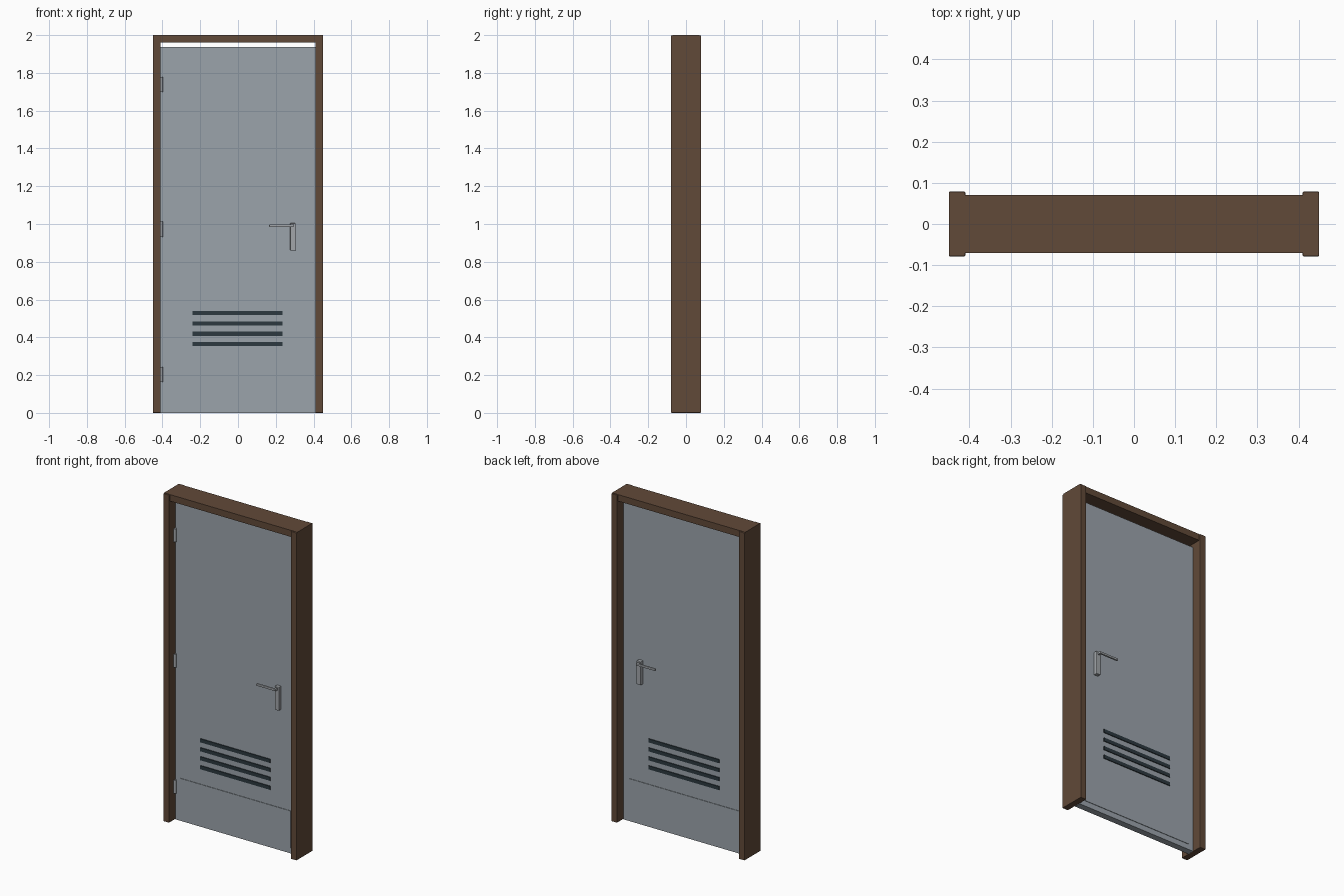
import bpy
import bmesh
import math

cube = bpy.data.objects.get("Cube")
if cube:
    bpy.data.objects.remove(cube, do_unlink=True)


def material(name, rgb):
    m = bpy.data.materials.new(name)
    m.use_nodes = True
    m.diffuse_color = (*rgb, 1)
    m.node_tree.nodes["Principled BSDF"].inputs["Base Color"].default_value = (*rgb, 1)
    return m


brown = material("brown_frame", (0.12, 0.067, 0.04))
grey = material("grey_panel", (0.33, 0.37, 0.41))
steel = material("steel_hardware", (0.36, 0.38, 0.40))
dark = material("dark_slate", (0.025, 0.04, 0.05))


def finish(name, bm, mat, bevel=0):
    mesh = bpy.data.meshes.new(name)
    bm.to_mesh(mesh)
    bm.free()
    mesh.materials.append(mat)
    ob = bpy.data.objects.new(name, mesh)
    bpy.context.collection.objects.link(ob)
    if bevel:
        mod = ob.modifiers.new("Bevel", "BEVEL")
        mod.width = bevel
        mod.segments = 2
    return ob


def box(name, xs, ys, zs, mat, bevel=0):
    """Box spanning the given (min, max) pairs."""
    bm = bmesh.new()
    bmesh.ops.create_cube(bm, size=1)
    for v in bm.verts:
        for i, (lo, hi) in enumerate((xs, ys, zs)):
            v.co[i] = lo if v.co[i] < 0 else hi
    return finish(name, bm, mat, bevel)


def rod(name, x, y, zs, radius, mat):
    """Upright cylinder."""
    bm = bmesh.new()
    bmesh.ops.create_cone(bm, cap_ends=True, segments=12, radius1=radius,
                          radius2=radius, depth=zs[1] - zs[0])
    bmesh.ops.translate(bm, verts=bm.verts, vec=(x, y, sum(zs) / 2))
    for f in bm.faces:
        f.smooth = abs(f.normal.z) < 0.5
    return finish(name, bm, mat)


# Frame: two wider jambs and a slightly narrower head
for side, s in (("left", 1), ("right", -1)):
    box(side + "_jamb", sorted((s * 0.41, s * 0.45)), (-0.079, 0.079),
        (0, 1.998), brown, 0.003)
box("frame_head", (-0.45, 0.45), (-0.071, 0.071), (1.96, 2), brown)

# Door leaf
FACE = 0.02
box("door_leaf", (-0.409, 0.409), (-FACE, FACE), (0, 1.937), grey)

# Fittings repeated on both faces of the door
for side, s in (("front", -1), ("back", 1)):
    def out(a, b):
        return sorted((s * (FACE + a), s * (FACE + b)))

    box(side + "_kick_plate", (-0.373, 0.37), out(-0.002, 0.003), (0.033, 0.26), grey)
    for i in range(4):
        z = 0.364 + i * 0.0547
        box(f"{side}_vent_slat_{i + 1}", (-0.24, 0.235), out(-0.002, 0.005),
            (z - 0.011, z + 0.011), dark)
    box(side + "_handle_plate", (0.276, 0.305), out(-0.002, 0.022),
        (0.86, 1.004), steel, 0.003)
    box(side + "_handle_neck", (0.282, 0.295), out(0.02, 0.04), (0.984, 0.997), steel)
    box(side + "_handle_lever", (0.165, 0.295), out(0.03, 0.042),
        (0.984, 0.997), steel, 0.003)

# Hinge barrels on the front
for i, z in enumerate((0.203, 0.972, 1.738)):
    rod(f"hinge_{i + 1}", -0.409, -0.026, (z - 0.04, z + 0.04), 0.011, steel)
